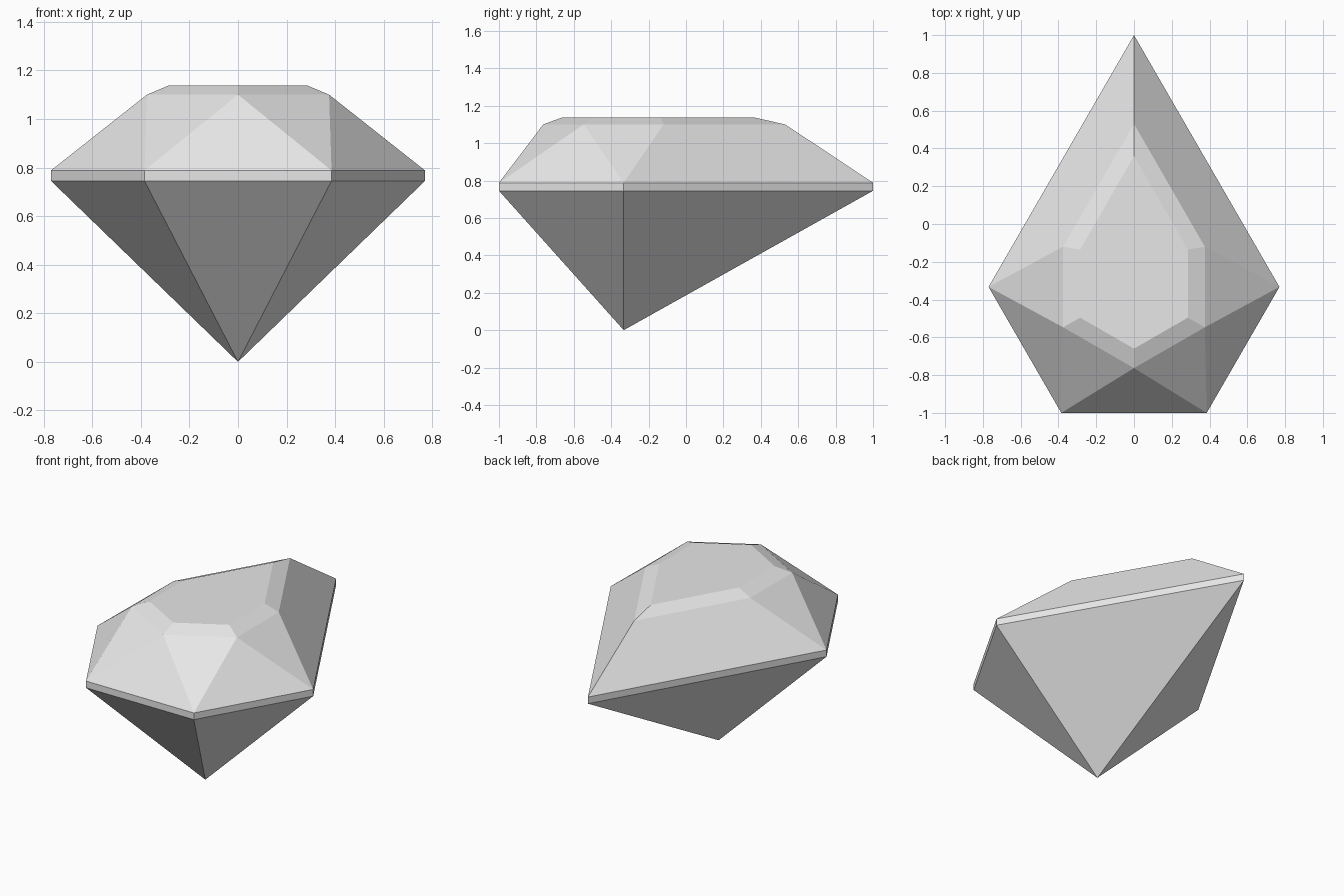
import bpy
import bmesh

cube = bpy.data.objects.get("Cube")
if cube:
    bpy.data.objects.remove(cube, do_unlink=True)

# Pale grey stone
stone = bpy.data.materials.new("pale_grey_stone")
stone.use_nodes = True
colour = (0.8, 0.8, 0.8, 1.0)
stone.diffuse_color = colour
stone.node_tree.nodes["Principled BSDF"].inputs["Base Color"].default_value = colour

bm = bmesh.new()


def ring(half, z):
    """Closed ring from its right half, mirrored across x."""
    mirrored = [(-x, y) for x, y in reversed(half) if x > 0]
    return [bm.verts.new((x, y, z)) for x, y in half + mirrored]


def band(lower, upper):
    """Quads between two rings with equal point counts."""
    n = len(lower)
    for i in range(n):
        j = (i + 1) % n
        bm.faces.new((lower[i], lower[j], upper[j], upper[i]))


# Pear outline, starting at the back point
outline = [(0, 1), (0.77, -0.333), (0.385, -1)]
girdle_low = ring(outline, 0.745)
girdle_top = ring(outline, 0.788)
shoulder = ring([(0, 0.53), (0.375, -0.12), (0.375, -0.547), (0, -0.763)], 1.1)
table = ring([(0, 0.36), (0.285, -0.135), (0.285, -0.496), (0, -0.66)], 1.138)

# Pavilion: facets meeting at the lower tip
tip = bm.verts.new((0, -0.333, 0))
for a, b in zip(girdle_low, girdle_low[1:] + girdle_low[:1]):
    bm.faces.new((a, tip, b))

# Girdle, bevel and flat table
band(girdle_low, girdle_top)
band(shoulder, table)
bm.faces.new(table)

# Crown: two long rear facets, then alternating triangles
g, s = girdle_top, shoulder
bm.faces.new((g[0], g[1], s[1], s[0]))
bm.faces.new((g[4], g[0], s[0], s[5]))
for i in range(1, 5):
    bm.faces.new((g[i], s[i + 1], s[i]))
    if i < 4:
        bm.faces.new((g[i], g[i + 1], s[i + 1]))

bmesh.ops.recalc_face_normals(bm, faces=bm.faces)
mesh = bpy.data.meshes.new("gemstone")
bm.to_mesh(mesh)
bm.free()
mesh.materials.append(stone)
gem = bpy.data.objects.new("gemstone", mesh)
bpy.context.collection.objects.link(gem)
